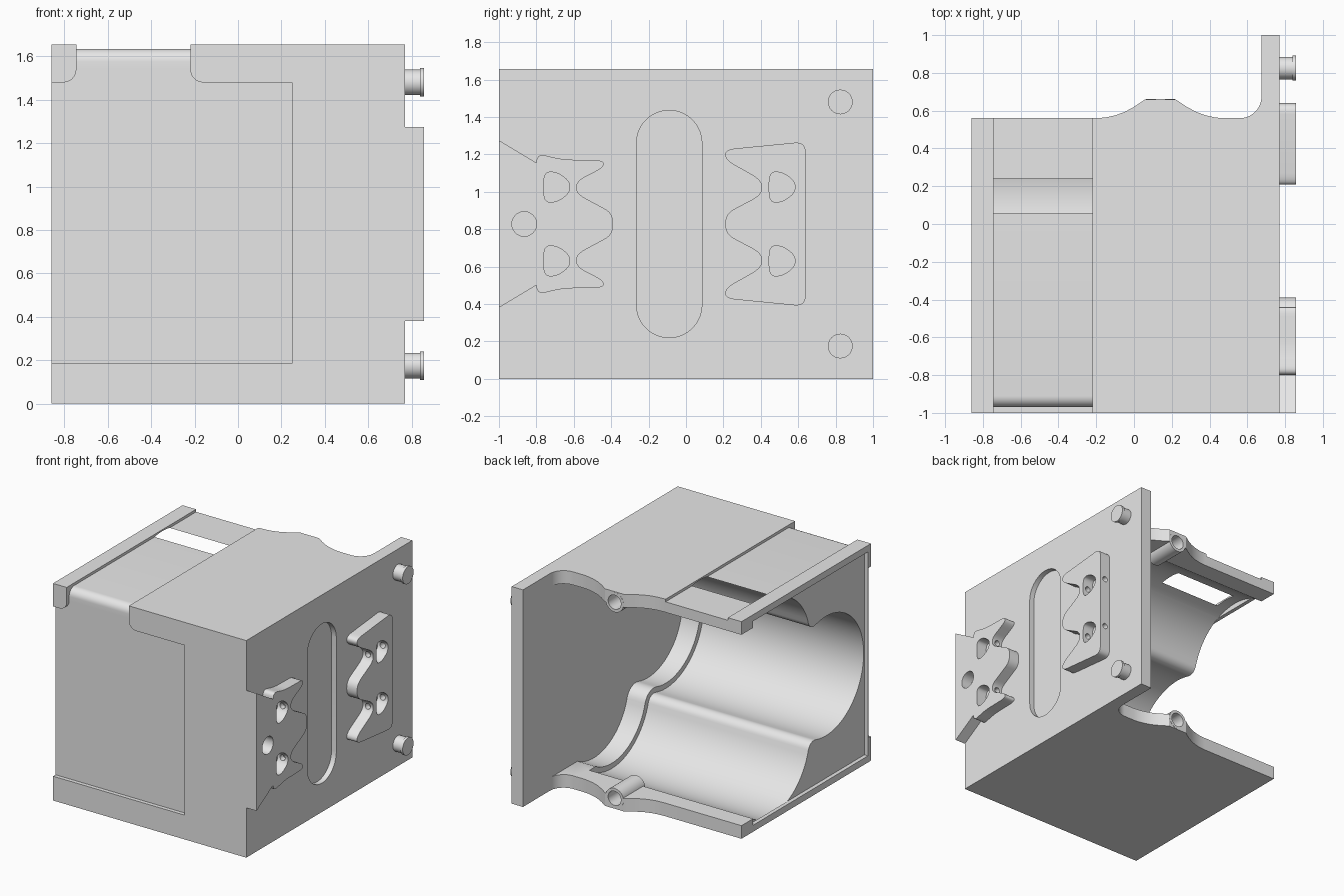
import bpy, bmesh
from math import sin, cos, pi, atan2, asin, sqrt
from mathutils import Vector

cube = bpy.data.objects.get("Cube")
if cube:
    bpy.data.objects.remove(cube, do_unlink=True)

grey = bpy.data.materials.new("plain_grey")
grey.use_nodes = True
grey.diffuse_color = (0.8, 0.8, 0.8, 1)
grey.node_tree.nodes["Principled BSDF"].inputs["Base Color"].default_value = (0.8, 0.8, 0.8, 1)

TOP = 1.655
MID = TOP / 2


def prism(name, pts, axis, a, b):
    """Extrude a 2D outline along an axis: x takes (y,z), y takes (x,z), z takes (x,y)."""
    place = {"x": lambda p, t: (t, p[0], p[1]),
             "y": lambda p, t: (p[0], t, p[1]),
             "z": lambda p, t: (p[0], p[1], t)}[axis]
    bm = bmesh.new()
    low = [bm.verts.new(place(p, a)) for p in pts]
    high = [bm.verts.new(place(p, b)) for p in pts]
    bm.faces.new(low)
    bm.faces.new(high)
    for i in range(len(pts)):
        j = (i + 1) % len(pts)
        bm.faces.new((low[i], low[j], high[j], high[i]))
    bmesh.ops.recalc_face_normals(bm, faces=bm.faces)
    mesh = bpy.data.meshes.new(name)
    bm.to_mesh(mesh)
    bm.free()
    mesh.materials.append(grey)
    ob = bpy.data.objects.new(name, mesh)
    bpy.context.collection.objects.link(ob)
    return ob


def arc(cx, cy, r, start, end, n=12):
    return [(cx + r * cos(start + (end - start) * i / n),
             cy + r * sin(start + (end - start) * i / n)) for i in range(n + 1)]


def circle(cx, cy, r, n=32):
    return arc(cx, cy, r, 0, 2 * pi, n)[:-1]


def rect(a0, b0, a1, b1):
    return [(a0, b0), (a1, b0), (a1, b1), (a0, b1)]


def rounded(pts, r):
    """Soften every corner of an outline."""
    out = []
    for i, p in enumerate(pts):
        p = Vector(p)
        ends = []
        for q in (pts[i - 1], pts[(i + 1) % len(pts)]):
            d = Vector(q) - p
            ends.append(p + d.normalized() * min(r, d.length * 0.45))
        for k in range(7):
            t = k / 6
            out.append(tuple(ends[0] * (1 - t) ** 2 + p * 2 * t * (1 - t) + ends[1] * t * t))
    return out


def mirrored(half):
    """Complete an outline that is symmetric about mid height."""
    return half + [(y, TOP - z) for y, z in reversed(half) if abs(z - MID) > 0.001]


def combine(target, tool, operation="DIFFERENCE"):
    mod = target.modifiers.new("combine", "BOOLEAN")
    mod.operation = operation
    mod.solver = "EXACT"
    mod.object = tool
    bpy.context.view_layer.objects.active = target
    bpy.ops.object.modifier_apply(modifier=mod.name)
    bpy.data.objects.remove(tool, do_unlink=True)


def lobes(inset):
    """Three overlapping round bays, open toward the back."""
    r, f = 0.455 - inset, 0.07 + inset
    front, rear = Vector((-0.5, MID)), Vector((0.15, MID + 0.362))
    d = rear - front
    across = Vector((-d.y, d.x)).normalized()
    c = (front + rear) / 2 + across * sqrt((r + f) ** 2 - (d.length / 2) ** 2)
    to_f, to_r = c - front, c - rear
    af, ar = atan2(to_f.y, to_f.x), atan2(to_r.y, to_r.x)
    half = arc(*front, r, pi, af, 20)
    half += arc(*c, f, af - pi, ar - pi, 8)[1:]
    half += arc(*rear, r, ar, asin((1.555 - rear.y) / r), 24)[1:]
    half.append((1.5, 1.555))
    return mirrored(half)


# Housing block with wavy back edge, fillet and tall side plate
back = [(-0.86, 0.56), (-0.2, 0.56), (-0.15, 0.564), (-0.1, 0.575), (-0.05, 0.593),
        (0, 0.62), (0.06, 0.66), (0.22, 0.66), (0.28, 0.62), (0.33, 0.593),
        (0.38, 0.575), (0.43, 0.564), (0.47, 0.56)]
fillet = arc(0.56, 0.675, 0.115, -pi / 2, 0)
body = prism("housing", [(0.77, -1), (-0.86, -1)] + back + fillet + [(0.675, 1), (0.77, 1)],
             "z", 0, TOP)

# Bays: full size, then a smaller stepped end
combine(body, prism("bay", lobes(0), "x", -0.83, 0.52))
combine(body, prism("bay_end", lobes(0.04), "x", 0.5, 0.672))

# Open end with thin lips at top and bottom
combine(body, prism("end_cut", rect(-0.965, 0.05, 0.42, TOP - 0.05), "x", -1, -0.83))
combine(body, prism("end_cut_back", rect(0.41, 0.1, 0.8, TOP - 0.1), "x", -1, -0.829))

# Shallow recess on the front, running up into the top strip
front = [(-1, 0.185), (0.25, 0.185), (0.25, 1.48)]
front += arc(-0.16, 1.54, 0.06, -pi / 2, -pi, 8)
front += [(-0.22, 1.8), (-0.745, 1.8)]
front += arc(-0.805, 1.54, 0.06, 0, -pi / 2, 8) + [(-1, 1.48)]
combine(body, prism("front_recess", front, "y", -1.2, -0.97))
strip = arc(-0.91, 1.575, 0.06, pi, pi / 2, 8)
strip += [(0.8, 1.635), (0.8, 1.9), (-1.2, 1.9), (-1.2, 1.575)]
combine(body, prism("top_recess", strip, "x", -0.745, -0.22))

# Screw tubes in the back edge
for z in (0.08, TOP - 0.08):
    combine(body, prism("tube", circle(0.14, z, 0.076), "y", 0.4, 0.661), "UNION")
    combine(body, prism("tube_bore", circle(0.14, z, 0.054), "y", 0.45, 0.8))

# Long slot on the side plate
slot = arc(-0.09, 1.26, 0.175, 0, pi, 20) + arc(-0.09, TOP - 1.26, 0.175, pi, 2 * pi, 20)
combine(body, prism("slot", slot, "x", 0.73, 0.9))

# Raised side mounts, each with shaped pockets and cross-drilled screw holes
front_half = [(-0.8, 1.205), (-0.66, 1.172), (-0.44, 1.168), (-0.44, 1.13),
              (-0.585, 1.055), (-0.585, 0.99), (-0.39, 0.885)]
front_mount = [(-1, TOP - 1.275), (-1, 1.275)] + rounded(mirrored(front_half), 0.05)
rear_half = [(0.405, 1.06), (0.21, 1.17), (0.21, 1.226), (0.64, 1.268)]
rear_mount = rounded([(0.21, MID - 0.055), (0.21, MID + 0.055), (0.405, 0.985)] + rear_half
                     + [(y, TOP - z) for y, z in reversed(rear_half)]
                     + [(0.405, TOP - 0.985)], 0.06)
pocket = [(-0.07, 0.08), (0, 0.08), (0.068, 0.03), (0.068, -0.03), (0, -0.08), (-0.07, -0.08)]
mounts = []
for name, outline, py, drill in (("front_mount", front_mount, -0.69, (-0.69, -0.5)),
                                 ("rear_mount", rear_mount, 0.515, (0.35, 0.7))):
    mount = prism(name, outline, "x", 0.768, 0.857)
    for z in (1.025, TOP - 1.025):
        shape = rounded([(py + y, z + h) for y, h in pocket], 0.055)
        combine(mount, prism("pocket", shape, "x", 0.7, 0.9))
        combine(mount, prism("screw_hole", circle(0.812, z, 0.022, 16), "y", *drill))
    mounts.append(mount)
combine(mounts[0], prism("round_pocket", circle(-0.865, MID, 0.066), "x", 0.7, 0.9))

# Locating pegs with a slightly wider cap
pegs = []
for where, z in (("lower", 0.175), ("upper", TOP - 0.175)):
    pegs.append(prism(where + "_peg", circle(0.825, z, 0.059), "x", 0.76, 0.845))
    pegs.append(prism(where + "_peg_cap", circle(0.825, z, 0.066), "x", 0.838, 0.857))

# Smooth curved walls, keep edges sharp
bpy.ops.object.select_all(action="DESELECT")
for ob in [body] + mounts + pegs:
    ob.select_set(True)
bpy.context.view_layer.objects.active = body
bpy.ops.object.shade_smooth_by_angle(angle=0.5)
